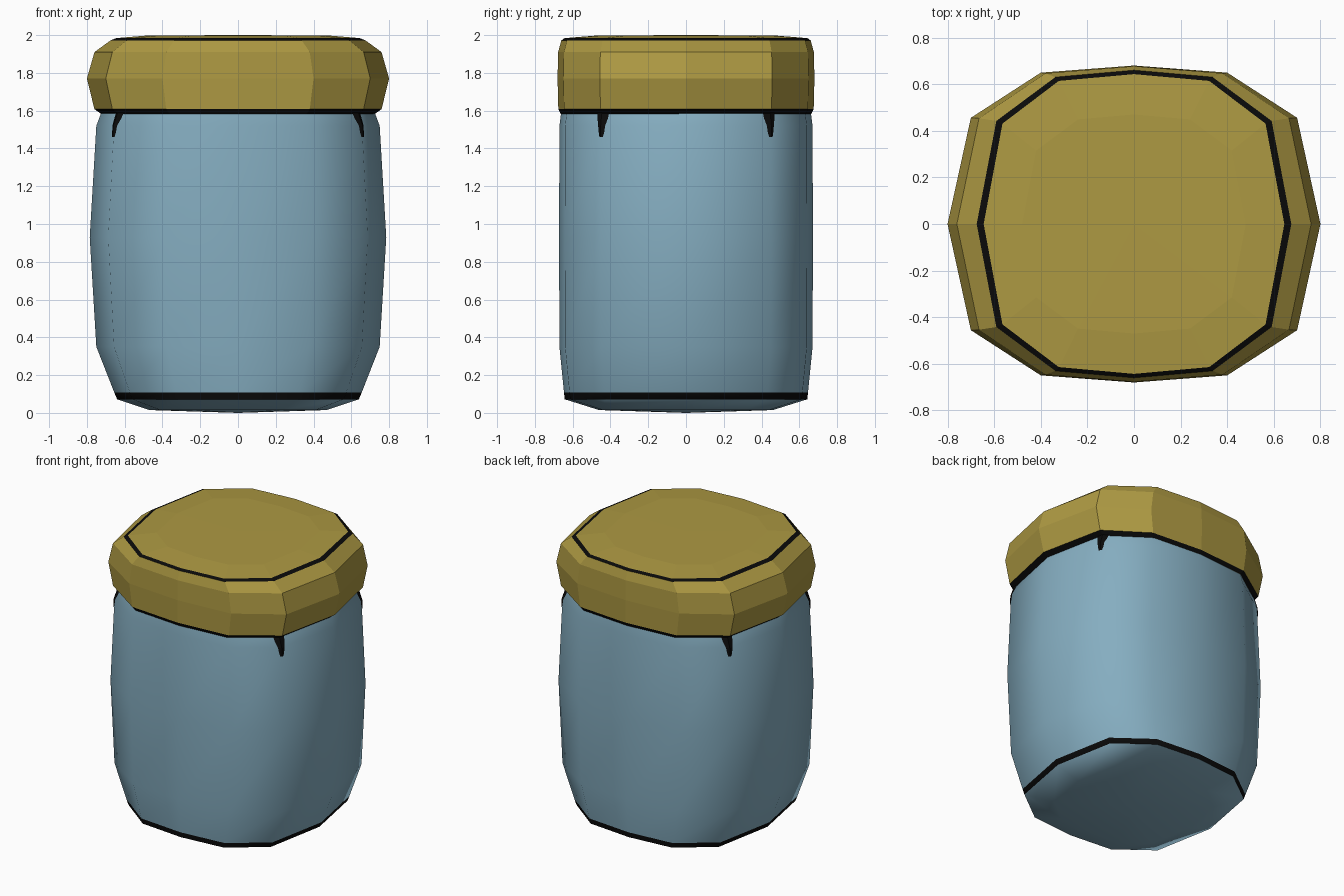
import bpy, math

if "Cube" in bpy.data.objects:
    bpy.data.objects.remove(bpy.data.objects["Cube"])

def material(name, rgb):
    m = bpy.data.materials.new(name)
    m.diffuse_color = (*rgb, 1)
    m.use_nodes = True
    m.node_tree.nodes["Principled BSDF"].inputs["Base Color"].default_value = m.diffuse_color
    return m

BLUE = material("glass_blue", (0.235, 0.42, 0.53))
GOLD = material("lid_gold", (0.42, 0.32, 0.055))
BLACK = material("ink_black", (0.003, 0.003, 0.003))

# Twelve-sided outline, mirrored from one quarter
Q = [(1.0, 0.0), (0.875, 0.67), (0.5, 0.955), (0.0, 1.0)]
HALF = Q + [(-x, y) for x, y in Q[-2::-1]]
OUTLINE = HALF + [(x, -y) for x, y in HALF[-2:0:-1]]
N = len(OUTLINE)

def ring(z, rx, ry):
    return [(x * rx, y * ry, z) for x, y in OUTLINE]

def make(name, verts, faces, mats, idx):
    me = bpy.data.meshes.new(name)
    me.from_pydata(verts, [], faces)
    for m in mats:
        me.materials.append(m)
    for p, i in zip(me.polygons, idx):
        p.material_index = i
    me.update()
    ob = bpy.data.objects.new(name, me)
    bpy.context.collection.objects.link(ob)
    return ob

def loft(name, profile, bottom_z, top_z, mats, black_bands):
    verts, faces, idx = [], [], []
    for p in profile:
        verts += ring(*p)
    for b in range(len(profile) - 1):
        for i in range(N):
            j = (i + 1) % N
            faces.append((b * N + i, b * N + j, (b + 1) * N + j, (b + 1) * N + i))
            idx.append(1 if b in black_bands else 0)
    lo, hi = len(verts), len(verts) + 1
    verts += [(0, 0, bottom_z), (0, 0, top_z)]
    last = (len(profile) - 1) * N
    for i in range(N):
        j = (i + 1) % N
        faces += [(j, i, lo), (last + i, last + j, hi)]
        idx += [0, 0]
    return make(name, verts, faces, mats, idx)

# Jar body: z, half width, half depth
BODY = [(0.015, 0.47, 0.46), (0.072, 0.64, 0.642), (0.108, 0.655, 0.646),
        (0.35, 0.75, 0.67), (0.93, 0.785, 0.672), (1.52, 0.75, 0.67),
        (1.60, 0.72, 0.66)]
body = loft("jar_body", BODY, 0.0, 1.60, [BLUE, BLACK], {1})

# Lid with inked lower rim and inked line around the top
LID = [(1.583, 0.725, 0.663), (1.608, 0.76, 0.676), (1.77, 0.80, 0.68),
       (1.91, 0.76, 0.677), (1.972, 0.675, 0.660), (1.984, 0.645, 0.643),
       (1.998, 0.48, 0.47)]
lid = loft("jar_lid", LID, 1.583, 2.0, [GOLD, BLACK], {0, 4})

# Smooth body, keeping hard corners
bpy.ops.object.select_all(action='DESELECT')
bpy.context.view_layer.objects.active = body
body.select_set(True)
bpy.ops.object.shade_smooth_by_angle(angle=math.radians(50))
body.select_set(False)

# Ink drips: thin strips folded over the four body corners
def body_ring(z):
    for a, b in zip(BODY, BODY[1:]):
        if a[0] <= z <= b[0]:
            t = (z - a[0]) / (b[0] - a[0])
            return ring(z, *[1.006 * (a[k] + t * (b[k] - a[k])) for k in (1, 2)])

DRIP = [(1.46, 0.012), (1.49, 0.02), (1.52, 0.024), (1.56, 0.036), (1.595, 0.04)]
for n, c in enumerate((1, 5, 7, 11)):
    verts, faces = [], []
    for z, w in DRIP:
        r = body_ring(z)
        p = r[c]
        for k in (c - 1, c, (c + 1) % N):
            q = r[k]
            d = math.dist(p, q)
            t = w / d if d > 0 else 0
            verts.append(tuple(p[m] + t * (q[m] - p[m]) for m in range(3)))
    for i in range(len(DRIP) - 1):
        for k in (0, 1):
            a = 3 * i + k
            faces.append((a, a + 1, a + 4, a + 3))
    make(f"ink_drip_{n + 1}", verts, faces, [BLACK], [0] * len(faces))
